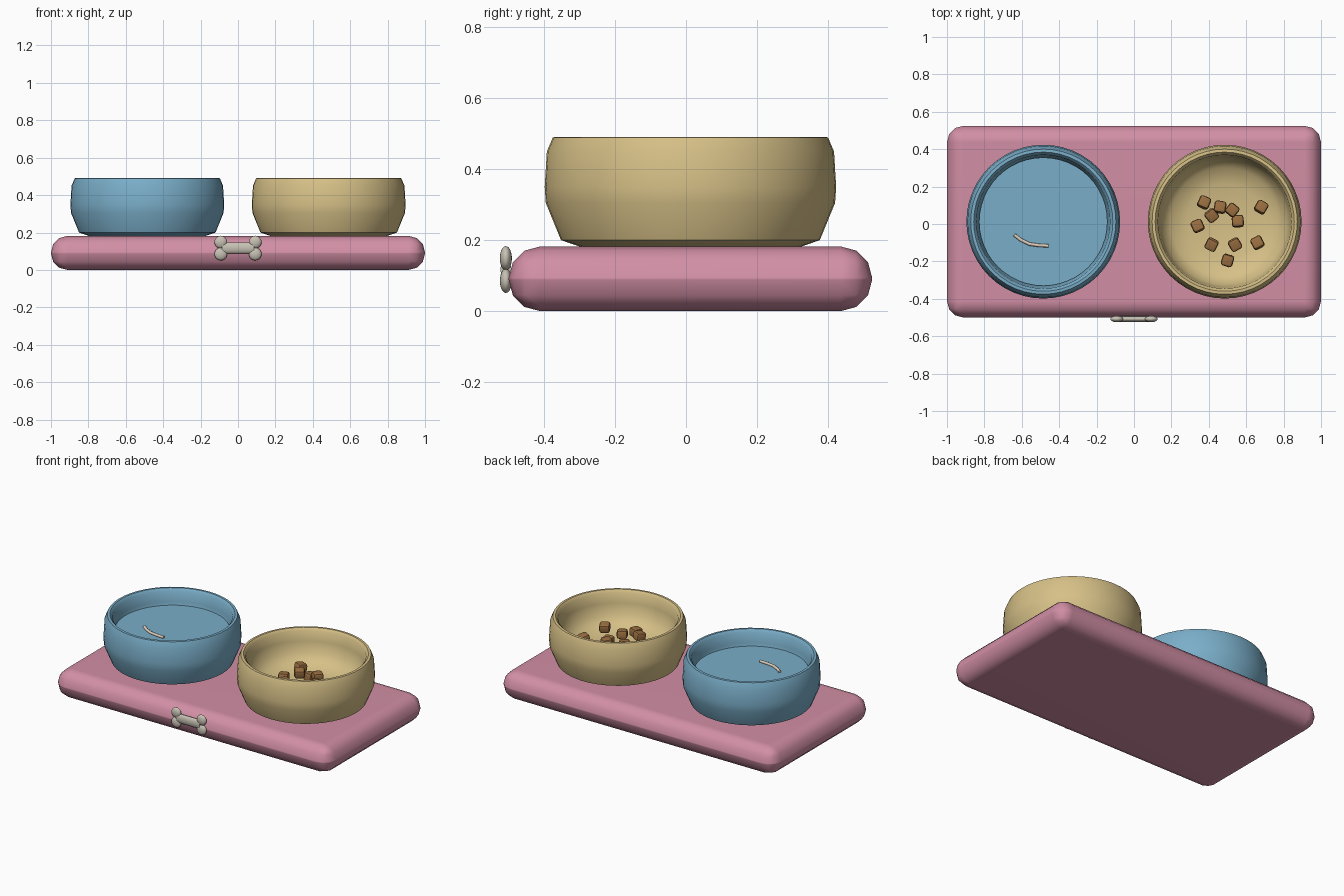
import bpy, bmesh, math, random
from mathutils import Matrix, Vector

if "Cube" in bpy.data.objects:
    bpy.data.objects.remove(bpy.data.objects["Cube"])

random.seed(4)
CY = 0.0125  # shared centre line of mat and bowls


def material(name, r, g, b):
    lin = [((c / 255 + 0.055) / 1.055) ** 2.4 for c in (r, g, b)]
    m = bpy.data.materials.new(name)
    m.diffuse_color = (*lin, 1)
    m.use_nodes = True
    m.node_tree.nodes["Principled BSDF"].inputs["Base Color"].default_value = m.diffuse_color
    return m


PINK = material("mat pink", 210, 143, 165)
BLUE = material("bowl blue", 122, 174, 201)
TAN = material("bowl tan", 214, 192, 135)
BROWN = material("kibble brown", 154, 110, 64)
BONE = material("bone grey", 200, 194, 180)
CREAM = material("ripple cream", 222, 208, 192)


def make_object(name, bm, mat, angle=40):
    bmesh.ops.recalc_face_normals(bm, faces=bm.faces)
    me = bpy.data.meshes.new(name)
    bm.to_mesh(me)
    bm.free()
    me.materials.append(mat)
    ob = bpy.data.objects.new(name, me)
    bpy.context.collection.objects.link(ob)
    bpy.ops.object.select_all(action='DESELECT')
    ob.select_set(True)
    bpy.context.view_layer.objects.active = ob
    bpy.ops.object.shade_smooth_by_angle(angle=math.radians(angle))
    return ob


def rounded_box(name, loc, size, bevel, segments, mat, rot=None):
    bm = bmesh.new()
    bmesh.ops.create_cube(bm, size=1)
    bmesh.ops.scale(bm, vec=size, verts=bm.verts)
    bmesh.ops.bevel(bm, geom=bm.edges[:], offset=bevel, segments=segments,
                    profile=0.5, affect='EDGES')
    if rot:
        bmesh.ops.transform(bm, matrix=rot, verts=bm.verts)
    bmesh.ops.translate(bm, vec=loc, verts=bm.verts)
    ob = make_object(name, bm, mat)
    ob.modifiers.new("weighted", 'WEIGHTED_NORMAL').keep_sharp = True
    return ob


def lathe(name, profile, x, mat, steps=48):
    bm = bmesh.new()
    vs = [bm.verts.new((r, 0, z)) for r, z in profile]
    es = [bm.edges.new(p) for p in zip(vs, vs[1:])]
    bmesh.ops.spin(bm, geom=vs + es, cent=(0, 0, 0), axis=(0, 0, 1),
                   angle=2 * math.pi, steps=steps)
    bmesh.ops.remove_doubles(bm, verts=bm.verts, dist=1e-4)
    bmesh.ops.translate(bm, vec=(x, CY, 0), verts=bm.verts)
    return make_object(name, bm, mat, 45)


# Feeding mat
rounded_box("feeding_mat", (0, CY, 0.091), (2, 1.025, 0.182), 0.088, 3, PINK)

# Bowls: outer wall, rim, then rounded inside
bowl = [(0, 0.18), (0.307, 0.18), (0.365, 0.2), (0.408, 0.305), (0.411, 0.35),
        (0.405, 0.45), (0.388, 0.49), (0.372, 0.491), (0.357, 0.475),
        (0.352, 0.41), (0.335, 0.34), (0.29, 0.29), (0.2, 0.265), (0, 0.255)]
lathe("water_bowl", bowl, -0.485, BLUE)
lathe("food_bowl", bowl, 0.485, TAN)

# Water surface and the highlight ripple on it
lathe("water", [(0, 0.39), (0.343, 0.39), (0.343, 0.38), (0, 0.38)], -0.485, BLUE)
curve = bpy.data.curves.new("water_ripple", 'CURVE')
curve.dimensions = '3D'
curve.bevel_depth = 0.009
curve.bevel_resolution = 2
curve.use_fill_caps = True
path = [(-0.64, -0.058), (-0.605, -0.085), (-0.56, -0.107), (-0.51, -0.114), (-0.458, -0.117)]
spline = curve.splines.new('POLY')
spline.points.add(len(path) - 1)
for p, (x, y) in zip(spline.points, path):
    p.co = (x, y, 0.395, 1)
curve.materials.append(CREAM)
bpy.context.collection.objects.link(bpy.data.objects.new("water_ripple", curve))

# Kibble pieces lying in the food bowl
pieces = [(0.375, 0.115, 0.335), (0.46, 0.09, 0.305), (0.525, 0.075, 0.33),
          (0.415, 0.045, 0.335), (0.34, -0.01, 0.31), (0.555, 0.015, 0.31),
          (0.68, 0.09, 0.32), (0.415, -0.11, 0.33), (0.54, -0.11, 0.31),
          (0.66, -0.1, 0.325), (0.5, -0.195, 0.302)]
for i, loc in enumerate(pieces):
    rot = (Matrix.Rotation(random.uniform(-0.8, 0.8), 4, 'Z')
           @ Matrix.Rotation(random.uniform(-0.25, 0.25), 4, 'X'))
    rounded_box(f"kibble_{i + 1}", loc, (0.064, 0.064, 0.055), 0.015, 2, BROWN, rot)

# Bone badge on the front edge: flattened shaft and four knobs
bm = bmesh.new()
bmesh.ops.create_cone(bm, cap_ends=True, segments=20, radius1=0.03, radius2=0.03,
                      depth=0.17, matrix=Matrix.Diagonal((1, 0.5, 1, 1))
                      @ Matrix.Rotation(math.pi / 2, 4, 'Y'))
for sx in (-1, 1):
    for sz in (-1, 1):
        bmesh.ops.create_uvsphere(bm, u_segments=20, v_segments=12, radius=0.034,
                                  matrix=Matrix.Translation((sx * 0.092, 0, sz * 0.032))
                                  @ Matrix.Diagonal((1, 0.5, 1, 1)))
bmesh.ops.translate(bm, vec=(0, -0.508, 0.117), verts=bm.verts)
make_object("bone_badge", bm, BONE)
